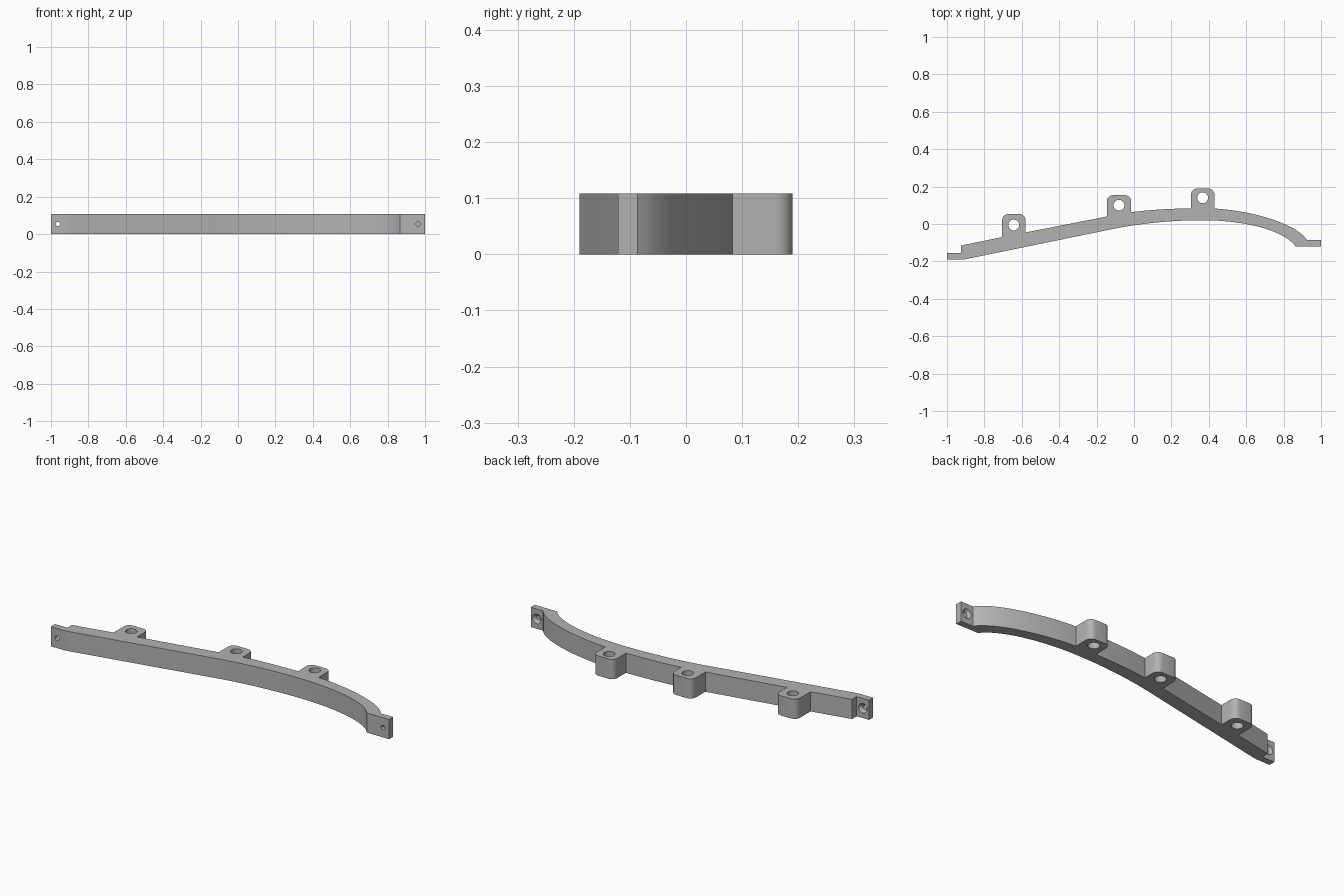
import bpy, bmesh, math
from mathutils import Vector, Matrix
from mathutils.geometry import interpolate_bezier

HEIGHT = 0.108
END_X = 0.963

cube = bpy.data.objects.get("Cube")
if cube:
    bpy.data.objects.remove(cube)

grey = bpy.data.materials.new("plain grey")
grey.use_nodes = True
colour = (0.45, 0.45, 0.45, 1)
grey.diffuse_color = colour
grey.node_tree.nodes["Principled BSDF"].inputs["Base Color"].default_value = colour


def bezier(a, b, c, d, n=20):
    pts = [Vector((*p, 0)) for p in (a, b, c, d)]
    return [(p.x, p.y) for p in interpolate_bezier(*pts, n)]


def lug(x0, y0, x1, y1, top, r=0.032):
    """Outline of a mounting lug with rounded corners, from right to left."""
    pts = [(x1, y1)]
    for cx, start in ((x1 - r, 0), (x0 + r, 90)):
        for i in range(7):
            a = math.radians(start + i * 15)
            pts.append((cx + r * math.cos(a), top - r + r * math.sin(a)))
    return pts + [(x0, y0)]


def new_object(name, bm):
    mesh = bpy.data.meshes.new(name)
    bmesh.ops.recalc_face_normals(bm, faces=bm.faces)
    bm.to_mesh(mesh)
    bm.free()
    mesh.materials.append(grey)
    ob = bpy.data.objects.new(name, mesh)
    bpy.context.collection.objects.link(ob)
    return ob


def cutter(name, location, r1, r2, depth, along_y=False):
    bm = bmesh.new()
    turn = Matrix.Rotation(math.radians(-90), 4, 'X') if along_y else Matrix()
    bmesh.ops.create_cone(bm, cap_ends=True, segments=32, radius1=r1, radius2=r2,
                          depth=depth, matrix=Matrix.Translation(location) @ turn)
    ob = new_object(name, bm)
    ob.hide_render = True
    return ob


# Bracket outline, counter-clockwise: front edge, then back edge with lugs
outline = [(-1, -0.19), (-0.915, -0.19), (-0.895, -0.187)]
outline += bezier((-0.12, -0.028), (0.04, 0.004), (0.2, 0.02), (0.37, 0.02))
outline += bezier((0.37, 0.02), (0.58, 0.02), (0.80, -0.03), (0.865, -0.121))[1:]
outline += [(1, -0.121), (1, -0.086)]
outline += bezier((0.925, -0.086), (0.87, 0.0), (0.64, 0.07), (0.43, 0.083))[:-1]
outline += lug(0.305, 0.084, 0.43, 0.083, 0.19)
outline += bezier((0.305, 0.084), (0.2, 0.082), (0.1, 0.078), (-0.015, 0.063), 10)[1:-1]
outline += lug(-0.145, 0.04, -0.015, 0.063, 0.154)
outline += lug(-0.705, -0.07, -0.58, -0.045, 0.053)
outline += [(-0.925, -0.115), (-0.925, -0.155), (-1, -0.155)]

bm = bmesh.new()
base = bm.faces.new([bm.verts.new((x, y, 0)) for x, y in outline])
grown = bmesh.ops.extrude_face_region(bm, geom=[base])
bmesh.ops.translate(bm, vec=(0, 0, HEIGHT),
                    verts=[v for v in grown["geom"] if isinstance(v, bmesh.types.BMVert)])
bracket = new_object("curved_bracket", bm)

# Vertical lug holes
cutters = [cutter("lug_hole", (x, y, HEIGHT / 2), 0.029, 0.029, 0.3)
           for x, y in ((-0.643, -0.005), (-0.08, 0.1), (0.367, 0.14))]
# Screw holes through the end plates, countersunk at the back
for x, back in ((-END_X, -0.155), (END_X, -0.086)):
    cutters.append(cutter("screw_hole", (x, back - 0.02, HEIGHT / 2), 0.012, 0.012, 0.1, True))
    cutters.append(cutter("countersink", (x, back - 0.007, HEIGHT / 2), 0.012, 0.027, 0.016, True))

bpy.context.view_layer.objects.active = bracket
for ob in cutters:
    mod = bracket.modifiers.new("cut", 'BOOLEAN')
    mod.operation = 'DIFFERENCE'
    mod.solver = 'EXACT'
    mod.object = ob
    bpy.ops.object.modifier_apply(modifier=mod.name)
for ob in cutters:
    bpy.data.objects.remove(ob)

# Soft curves with crisp edges
bpy.ops.object.select_all(action='DESELECT')
bracket.select_set(True)
bpy.ops.object.shade_smooth_by_angle(angle=math.radians(30))
